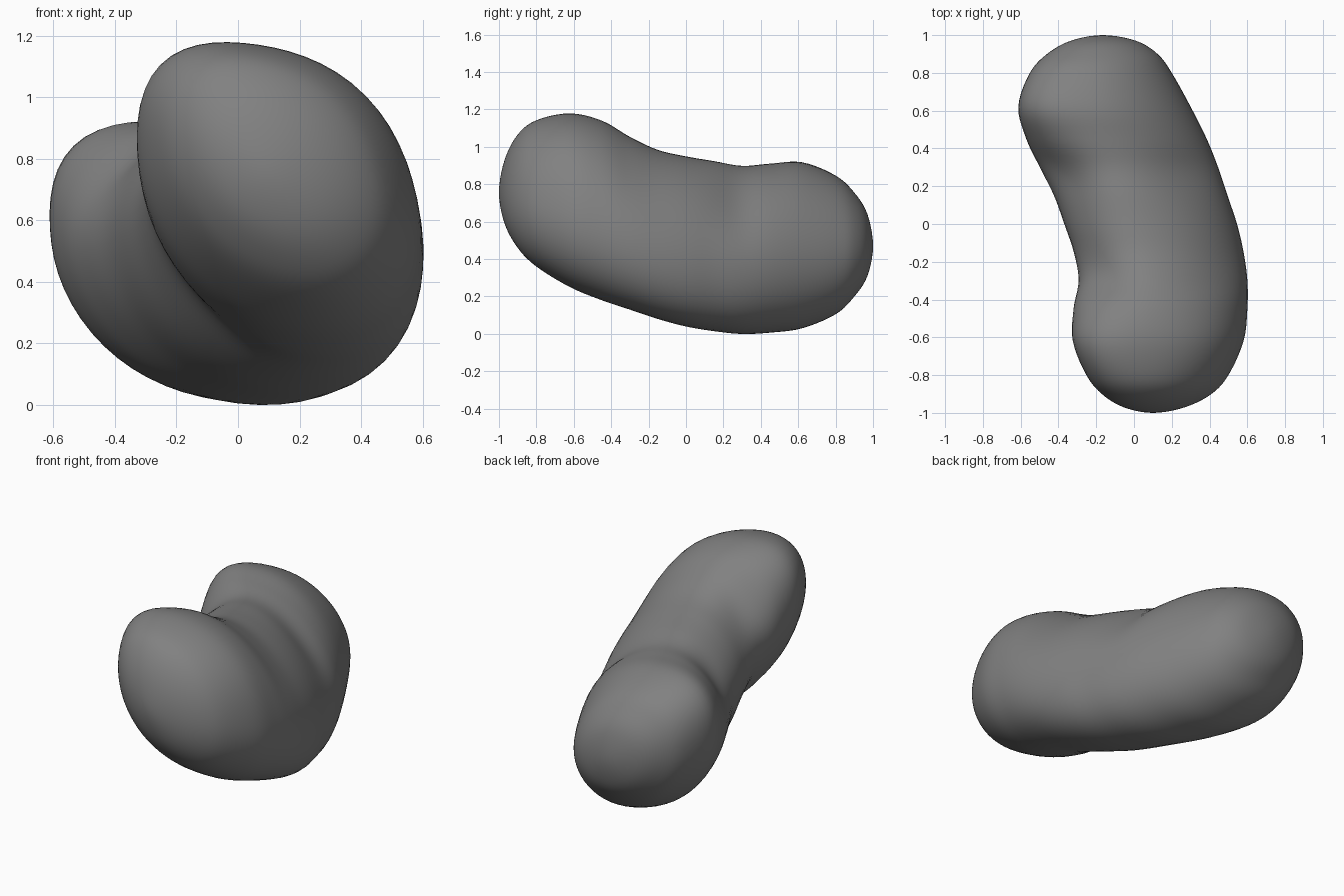
import bpy, bmesh, math

if "Cube" in bpy.data.objects:
    bpy.data.objects.remove(bpy.data.objects["Cube"])

# Cross-section bounds along the bean: y, x min, x max, z min, z max
ROWS = [
    (-1.00, 0.10, 0.10, 0.755, 0.755),
    (-0.97, -0.055, 0.27, 0.59, 0.93),
    (-0.90, -0.17, 0.41, 0.46, 1.065),
    (-0.80, -0.25, 0.50, 0.36, 1.14),
    (-0.62, -0.32, 0.58, 0.25, 1.175),
    (-0.45, -0.32, 0.60, 0.18, 1.14),
    (-0.30, -0.295, 0.60, 0.13, 1.055),
    (-0.15, -0.32, 0.58, 0.08, 0.985),
    (0.00, -0.37, 0.545, 0.04, 0.95),
    (0.15, -0.425, 0.495, 0.015, 0.925),
    (0.30, -0.50, 0.445, 0.00, 0.90),
    (0.45, -0.57, 0.385, 0.007, 0.91),
    (0.62, -0.61, 0.30, 0.03, 0.915),
    (0.80, -0.55, 0.20, 0.105, 0.845),
    (0.90, -0.46, 0.125, 0.20, 0.755),
    (0.97, -0.335, 0.01, 0.31, 0.64),
    (1.00, -0.165, -0.165, 0.47, 0.47),
]
SEGMENTS, STEPS = 56, 5


def mirrored(r):
    return (r[0], r[2], r[1], r[4], r[3])


def spline(a, b, c, d, t):
    return 0.5 * (2 * b + (c - a) * t + (2 * a - 5 * b + 4 * c - d) * t * t
                  + (3 * b - a - 3 * c + d) * t ** 3)


def bump(y, centre, width):
    return math.exp(-((y - centre) / width) ** 2)


def dent(y, ang):
    """Two faint folds around the inner side; fuller, squarer end lobes."""
    front, rear = bump(y, -0.27, 0.13), bump(y, 0.27, 0.14)
    lobes = bump(y, -0.65, 0.22) + bump(y, 0.65, 0.22)
    depth = (
        0.025 * rear + 0.01 * front - 0.025 * bump(y, -0.65, 0.25),
        0.02 * bump(y, 0, 0.38) + 0.025 * (front + rear) - 0.03 * lobes,
        0.025 * front + 0.015 * rear - 0.005,
        -0.01 * bump(y, 0, 0.6),
    )[int(ang // (math.pi / 2)) % 4]
    return depth * math.sin(2 * ang) ** 2


# Smoothly interpolated sections
pts = [mirrored(ROWS[1])] + ROWS + [mirrored(ROWS[-2])]
sections = []
for i in range(1, len(pts) - 2):
    for k in range(STEPS):
        sections.append([spline(*q, k / STEPS) for q in zip(*pts[i - 1:i + 3])])
sections = sections[1:]

# Loft the body from ovals that lean towards the inner side of the bend
bm = bmesh.new()
rings = []
for y, x0, x1, z0, z1 in sections:
    lean = 0.13 - 0.02 * y
    full = min(1, (x1 - x0) / 0.8)
    ring = []
    for s in range(SEGMENTS):
        ang = 2 * math.pi * (s + 0.01) / SEGMENTS
        d = dent(y, ang) * full
        ring.append(bm.verts.new((
            (x0 + x1) / 2 + ((x1 - x0) / 2 - d) * math.cos(ang + lean), y,
            (z0 + z1) / 2 + ((z1 - z0) / 2 - d) * math.sin(ang - lean))))
    rings.append(ring)
for a, b in zip(rings, rings[1:]):
    for s in range(SEGMENTS):
        n = (s + 1) % SEGMENTS
        bm.faces.new((a[s], a[n], b[n], b[s]))

# Close both tips
for ring, row in ((rings[0], ROWS[0]), (rings[-1], ROWS[-1])):
    tip = bm.verts.new((row[1], row[0], row[3]))
    for s in range(SEGMENTS):
        bm.faces.new((ring[s], ring[(s + 1) % SEGMENTS], tip))
bmesh.ops.recalc_face_normals(bm, faces=bm.faces)
for f in bm.faces:
    f.smooth = True

mesh = bpy.data.meshes.new("bean_body")
bm.to_mesh(mesh)
bm.free()
bean = bpy.data.objects.new("bean_body", mesh)
bpy.context.collection.objects.link(bean)

# Dark grey skin
skin = bpy.data.materials.new("bean_skin")
skin.diffuse_color = (0.22, 0.22, 0.22, 1)
skin.use_nodes = True
skin.node_tree.nodes["Principled BSDF"].inputs["Base Color"].default_value = skin.diffuse_color
mesh.materials.append(skin)
